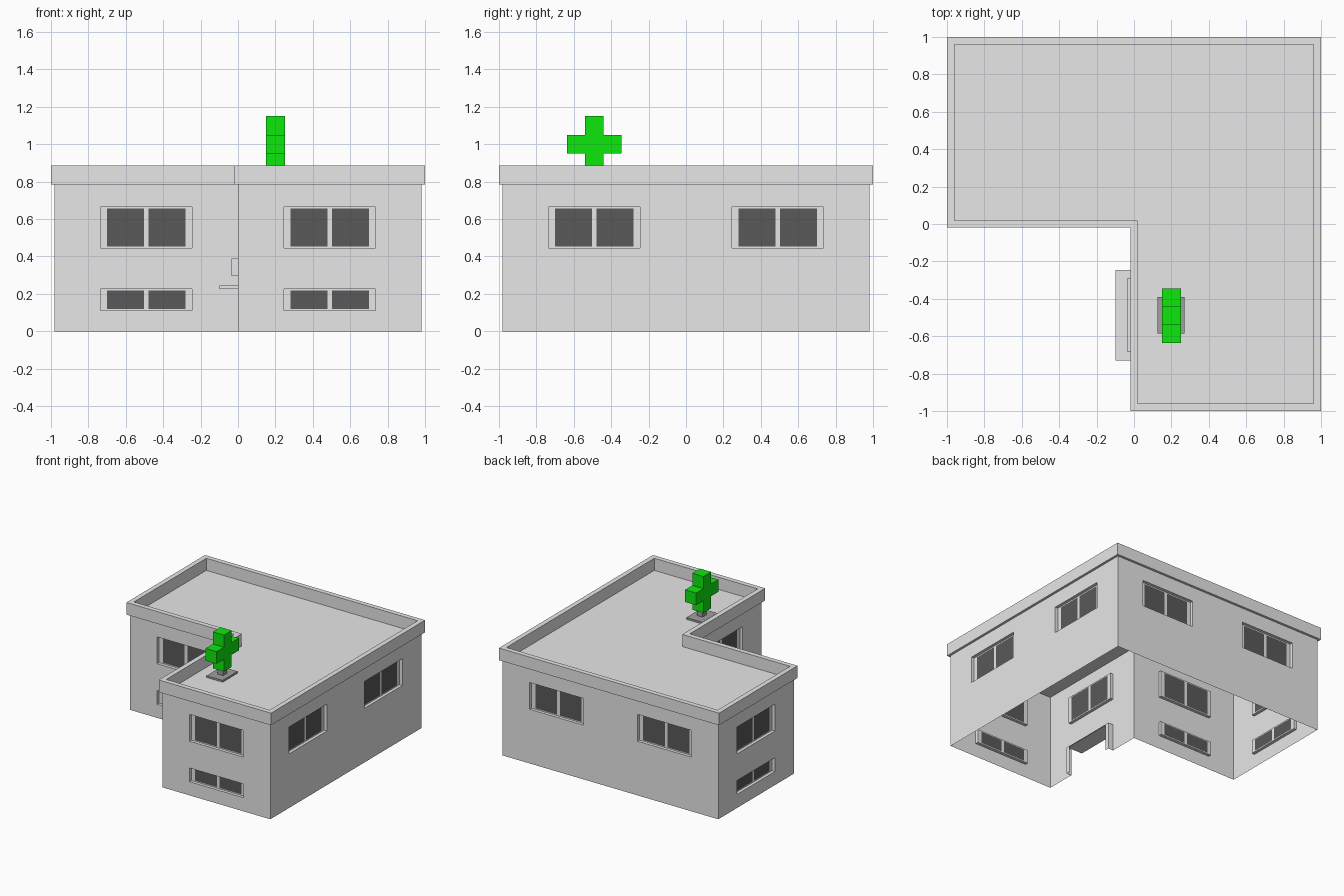
import bpy, bmesh
from mathutils import Vector

if "Cube" in bpy.data.objects:
    bpy.data.objects.remove(bpy.data.objects["Cube"])

WALL_TOP, PARAPET_TOP, HALF = 0.785, 0.885, 0.98


def material(name, rgb):
    m = bpy.data.materials.new(name)
    m.diffuse_color = (*rgb, 1)
    m.use_nodes = True
    m.node_tree.nodes["Principled BSDF"].inputs["Base Color"].default_value = m.diffuse_color
    return m


GREY = material("light grey", (0.8, 0.8, 0.8))
GLASS = material("dark glass", (0.1, 0.1, 0.1))
STAND = material("mid grey", (0.35, 0.35, 0.35))
GREEN = material("bright green", (0.004, 0.8, 0.004))


def finish(name, bm, *mats):
    bmesh.ops.remove_doubles(bm, verts=bm.verts, dist=1e-5)
    mesh = bpy.data.meshes.new(name)
    bm.to_mesh(mesh)
    bm.free()
    for m in mats:
        mesh.materials.append(m)
    ob = bpy.data.objects.new(name, mesh)
    bpy.context.collection.objects.link(ob)
    return ob


def face(bm, pts, mat=0):
    f = bm.faces.new([bm.verts.new(p) for p in pts])
    f.material_index = mat


def add_box(bm, lo, hi):
    lo, hi = Vector(lo), Vector(hi)
    verts = bmesh.ops.create_cube(bm, size=1)["verts"]
    for v in verts:
        v.co = (lo + hi) / 2 + v.co * (hi - lo)


def box(name, lo, hi, mat):
    bm = bmesh.new()
    add_box(bm, lo, hi)
    return finish(name, bm, mat)


def l_plan(o):
    """Corners of the L-shaped plan, grown outward by o, anticlockwise."""
    h = HALF + o
    return [(-o, -h), (h, -h), (h, h), (-h, h), (-h, -o), (-o, -o)]


def grid_cells(us, zs):
    us, zs = sorted(set(us)), sorted(set(zs))
    return [(a, b, c, d) for a, b in zip(us, us[1:]) for c, d in zip(zs, zs[1:])]


def wall(bm, p0, p1, openings):
    """Wall sheet with recessed openings: (centre along wall, z0, z1, is_door)."""
    p0, p1 = Vector((*p0, 0)), Vector((*p1, 0))
    d = (p1 - p0).normalized()
    n = Vector((d.y, -d.x, 0))

    def quad(a, b, c, e, depth=0.0):
        return [p0 + d * u - n * depth + Vector((0, 0, z))
                for u, z in ((a, c), (b, c), (b, e), (a, e))]

    rects = [(u - 0.245, u + 0.245, z0, z1) for u, z0, z1, _ in openings]
    us = [0, (p1 - p0).length] + [v for r in rects for v in r[:2]]
    zs = [0, WALL_TOP] + [v for r in rects for v in r[2:]]
    for a, b, c, e in grid_cells(us, zs):
        mu, mz = (a + b) / 2, (c + e) / 2
        if not any(r[0] < mu < r[1] and r[2] < mz < r[3] for r in rects):
            face(bm, quad(a, b, c, e))

    for (u, z0, z1, door), r in zip(openings, rects):
        depth = 0.045 if door else 0.025
        outer, inner = quad(*r), quad(*r, depth)
        for i in range(1 if door else 0, 4):       # reveals
            j = (i + 1) % 4
            face(bm, [inner[j], inner[i], outer[i], outer[j]])
        cols = [r[0], u - 0.21, u - 0.012, u + 0.012, u + 0.21, r[1]]
        rows = [z0, z1 - 0.008] if door else [z0, z0 + 0.008, z1 - 0.008]
        for a, b, c, e in grid_cells(cols, rows + [z1]):
            mu, mz = abs((a + b) / 2 - u), (c + e) / 2
            in_height = mz < z1 - 0.008 and (door or mz > z0 + 0.008)
            if door and mu < 0.21 and in_height:
                continue                            # open doorway
            face(bm, quad(a, b, c, e, depth),
                 1 if 0.012 < mu < 0.21 and in_height else 0)


# Walls: an open-bottomed L, upper and lower windows, one doorway
UP, LOW, DOOR = (0.445, 0.665, False), (0.112, 0.225, False), (0.0, 0.225, True)
layouts = [
    [(0.49, *UP), (0.49, *LOW)],    # front of right wing
    [(0.49, *UP), (1.47, *UP)],     # right side
    [(0.49, *UP), (1.47, *UP)],     # back
    [(0.49, *UP), (0.49, *LOW)],    # left side
    [(0.49, *UP), (0.49, *LOW)],    # front of left wing
    [(0.49, *UP), (0.49, *DOOR)],   # entrance wall
]
plan = l_plan(0)
bm = bmesh.new()
for i, layout in enumerate(layouts):
    wall(bm, plan[i], plan[(i + 1) % 6], layout)
finish("walls", bm, GREY, GLASS)

# Flat roof sheet
bm = bmesh.new()
face(bm, [(x, y, WALL_TOP) for x, y in plan])
finish("roof", bm, GREY)

# Parapet ring around the roof
bm = bmesh.new()
out, inn = l_plan(0.02), l_plan(-0.02)
profile = [(out, WALL_TOP), (out, PARAPET_TOP), (inn, PARAPET_TOP), (inn, WALL_TOP)]
for i in range(6):
    j = (i + 1) % 6
    for k in range(4):
        (pa, za), (pb, zb) = profile[k], profile[(k + 1) % 4]
        face(bm, [(*pa[i], za), (*pa[j], za), (*pb[j], zb), (*pb[i], zb)])
finish("parapet", bm, GREY)

# Entrance canopy and sign board
box("canopy", (-0.10, -0.73, 0.225), (0.0, -0.245, 0.245), GREY)
box("sign_board", (-0.035, -0.685, 0.295), (0.0, -0.29, 0.39), GREY)

# Rooftop cross on its stand
box("cross_base", (0.125, -0.585, WALL_TOP), (0.27, -0.39, 0.80), STAND)
box("cross_post", (0.175, -0.515, 0.80), (0.225, -0.465, 0.855), STAND)
bm = bmesh.new()
for lo, hi in (((-0.54, 0.95), (-0.44, 1.05)), ((-0.54, 1.05), (-0.44, 1.15)),
               ((-0.54, 0.85), (-0.44, 0.95)), ((-0.635, 0.95), (-0.54, 1.05)),
               ((-0.44, 0.95), (-0.345, 1.05))):
    add_box(bm, (0.15, *lo), (0.25, *hi))
bmesh.ops.remove_doubles(bm, verts=bm.verts, dist=1e-5)
inside = [f for f in bm.faces if all(len(e.link_faces) > 2 for e in f.edges)
          and abs(f.normal.x) < 0.5]
bmesh.ops.delete(bm, geom=inside, context="FACES_ONLY")
finish("cross", bm, GREEN)
